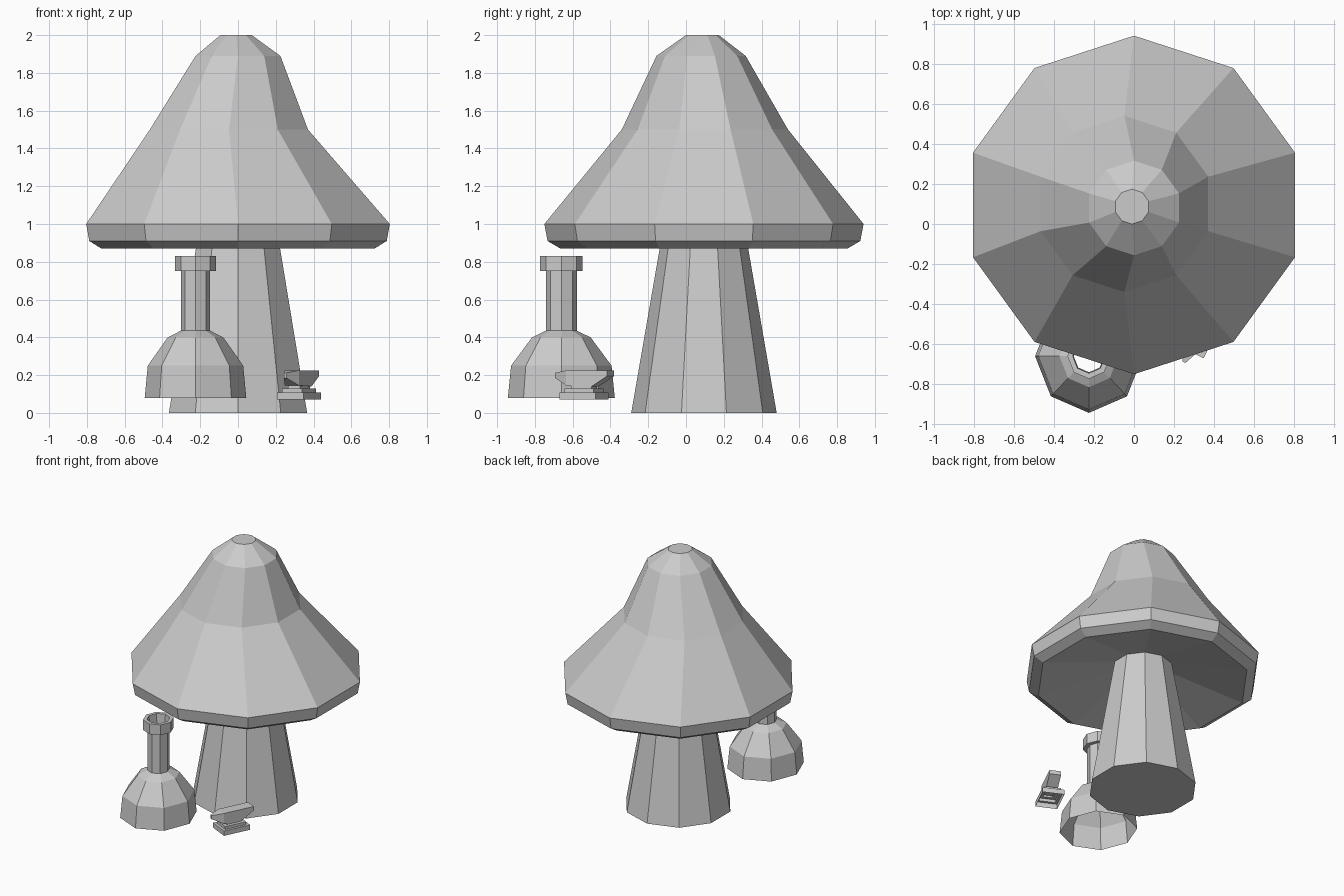
import bpy, bmesh
from math import sin, cos, pi, radians

if "Cube" in bpy.data.objects:
    bpy.data.objects.remove(bpy.data.objects["Cube"])


def loft(name, rings, cap_start=False, cap_end=False):
    """Skin a list of equally sized point loops with flat faces."""
    bm = bmesh.new()
    loops = [[bm.verts.new(p) for p in ring] for ring in rings]
    n = len(loops[0])
    for a, b in zip(loops, loops[1:]):
        for i in range(n):
            j = (i + 1) % n
            bm.faces.new((a[i], a[j], b[j], b[i]))
    if cap_start:
        bm.faces.new(loops[0][::-1])
    if cap_end:
        bm.faces.new(loops[-1])
    bmesh.ops.recalc_face_normals(bm, faces=bm.faces)
    mesh = bpy.data.meshes.new(name)
    bm.to_mesh(mesh)
    bm.free()
    ob = bpy.data.objects.new(name, mesh)
    bpy.context.collection.objects.link(ob)
    return ob


def ngon(n, r, z, cx=0.0, cy=0.0, sx=1.0):
    return [(cx + sx * r * cos(pi / 2 + 2 * pi * i / n),
             cy + r * sin(pi / 2 + 2 * pi * i / n), z) for i in range(n)]


def rect_z(hx, hy, z):
    return [(-hx, -hy, z), (hx, -hy, z), (hx, hy, z), (-hx, hy, z)]


def rect_y(y, hx, z0, z1):
    return [(-hx, y, z0), (hx, y, z0), (hx, y, z1), (-hx, y, z1)]


# Mushroom stem and cap, ten-sided
C = 0.095
loft("mushroom_stem", [ngon(10, 0.385, 0, 0, C), ngon(10, 0.212, 1.0, 0, C)],
     cap_start=True)
cap = [(0.205, 1.0, 0, C), (0.76, 0.87, 0, C), (0.828, 0.91, 0, C),
       (0.845, 1.0, 0, C), (0.44, 1.5, -0.048, 0.1),
       (0.236, 1.89, 0, 0.08), (0.087, 2.0, -0.01, 0.087)]
loft("mushroom_cap", [ngon(10, r, z, x, y) for r, z, x, y in cap], cap_end=True)

# Hollow flask, eight-sided and open at both ends
profile = [(0.283, 0.08), (0.266, 0.25), (0.155, 0.40), (0.082, 0.435),
           (0.082, 0.75), (0.113, 0.75), (0.113, 0.83), (0.085, 0.83),
           (0.08, 0.75)]
loft("flask", [ngon(8, r, z, -0.225, -0.66, 0.95) for r, z in profile])

# Anvil foot, open underneath, and horned top
foot = loft("anvil_foot", [rect_z(0.079, 0.106, 0.07), rect_z(0.079, 0.106, 0.108),
                           rect_z(0.06, 0.085, 0.108), rect_z(0.06, 0.085, 0.13),
                           rect_z(0.035, 0.06, 0.13), rect_z(0.035, 0.06, 0.145)])
top = loft("anvil_top", [rect_y(-0.167, 0.008, 0.185, 0.212),
                         rect_y(-0.085, 0.042, 0.145, 0.225),
                         rect_y(0.065, 0.042, 0.14, 0.225),
                         rect_y(0.157, 0.042, 0.195, 0.225)],
           cap_start=True, cap_end=True)
for part in (foot, top):
    part.location = (0.323, -0.54, 0)
    part.rotation_euler = (0, 0, radians(-26))
